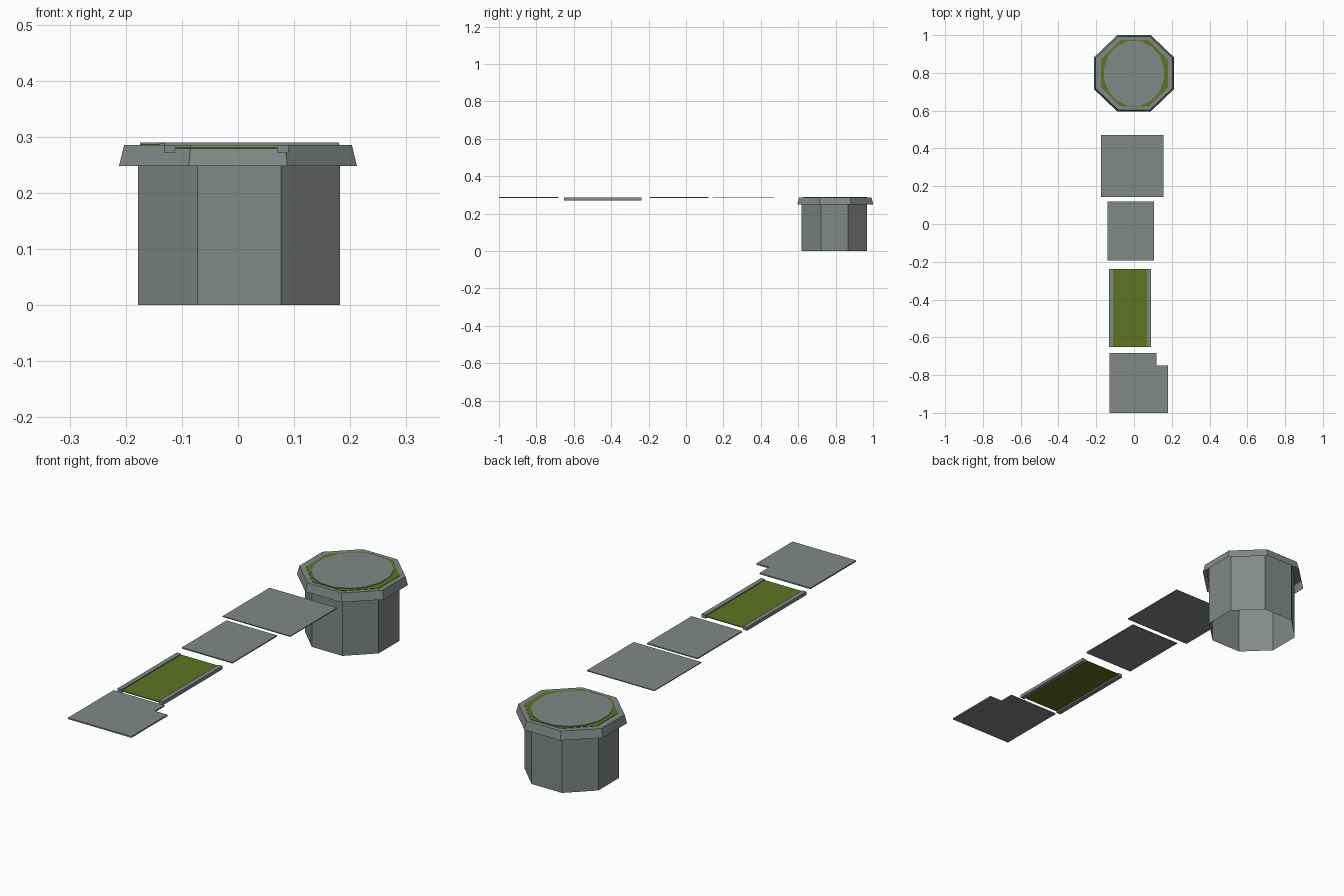
import bpy, bmesh, math

if "Cube" in bpy.data.objects:
    bpy.data.objects.remove(bpy.data.objects["Cube"])


def material(name, rgb):
    m = bpy.data.materials.new(name)
    m.diffuse_color = (*rgb, 1.0)
    m.use_nodes = True
    m.node_tree.nodes["Principled BSDF"].inputs["Base Color"].default_value = m.diffuse_color
    return m


GREY = material("stone grey", (0.225, 0.25, 0.242))
OLIVE = material("olive green", (0.115, 0.175, 0.017))


def finish(name, bm, mat):
    bmesh.ops.recalc_face_normals(bm, faces=bm.faces)
    me = bpy.data.meshes.new(name)
    bm.to_mesh(me)
    bm.free()
    me.materials.append(mat)
    ob = bpy.data.objects.new(name, me)
    bpy.context.collection.objects.link(ob)
    return ob


def ring(cx, cy, z, hx, hy, n=8):
    """Flat-sided polygon with half widths hx and hy."""
    k = 1 / math.cos(math.pi / n)
    return [(cx + hx * k * math.cos((i + 0.5) * math.tau / n),
             cy + hy * k * math.sin((i + 0.5) * math.tau / n), z) for i in range(n)]


def loft(name, rings, mat, cap_top=False):
    bm = bmesh.new()
    loops = [[bm.verts.new(p) for p in r] for r in rings]
    n = len(loops[0])
    for a, b in zip(loops, loops[1:]):
        for i in range(n):
            j = (i + 1) % n
            bm.faces.new((a[i], a[j], b[j], b[i]))
    if cap_top:
        bm.faces.new(loops[-1])
    return finish(name, bm, mat)


def slab(name, outline, z0, z1, mat):
    bm = bmesh.new()
    f = bm.faces.new([bm.verts.new((x, y, z0)) for x, y in outline])
    ext = bmesh.ops.extrude_face_region(bm, geom=[f], use_keep_orig=True)
    for v in ext["geom"]:
        if isinstance(v, bmesh.types.BMVert):
            v.co.z = z1
    return finish(name, bm, mat)


def rect(x0, x1, y0, y1):
    return [(x0, y0), (x1, y0), (x1, y1), (x0, y1)]


# Octagonal tub, open underneath
loft("tub_body", [ring(0.002, 0.793, 0.0, 0.18, 0.175),
                  ring(0.002, 0.793, 0.284, 0.18, 0.175)], GREY)

# Overhanging flared rim, closed on top
loft("tub_rim", [ring(0, 0.798, 0.248, 0.212, 0.203),
                 ring(0, 0.798, 0.285, 0.203, 0.194)], GREY, cap_top=True)

# Green octagon inlay and grey disc over it
loft("green_inlay", [ring(0.003, 0.797, 0.285, 0.178, 0.176),
                     ring(0.003, 0.797, 0.2865, 0.178, 0.176)], OLIVE, cap_top=True)
loft("top_disc", [ring(0, 0.797, 0.2865, 0.158, 0.172, 16),
                  ring(0, 0.797, 0.289, 0.158, 0.172, 16)], GREY, cap_top=True)

# Thin paving plates
slab("notched_plate", [(-0.13, -1.0), (0.18, -1.0), (0.18, -0.748), (0.118, -0.748),
                       (0.118, -0.682), (-0.13, -0.682)], 0.284, 0.29, GREY)
slab("middle_plate", rect(-0.14, 0.107, -0.192, 0.12), 0.284, 0.289, GREY)
slab("wide_plate", rect(-0.175, 0.155, 0.143, 0.47), 0.286, 0.29, GREY)

# Green strip between two grey rails
slab("green_strip", rect(-0.112, 0.07, -0.652, -0.237), 0.278, 0.282, OLIVE)
for side, x in (("left", -0.132), ("right", 0.07)):
    slab(side + "_rail", rect(x, x + 0.02, -0.652, -0.237), 0.271, 0.286, GREY)
